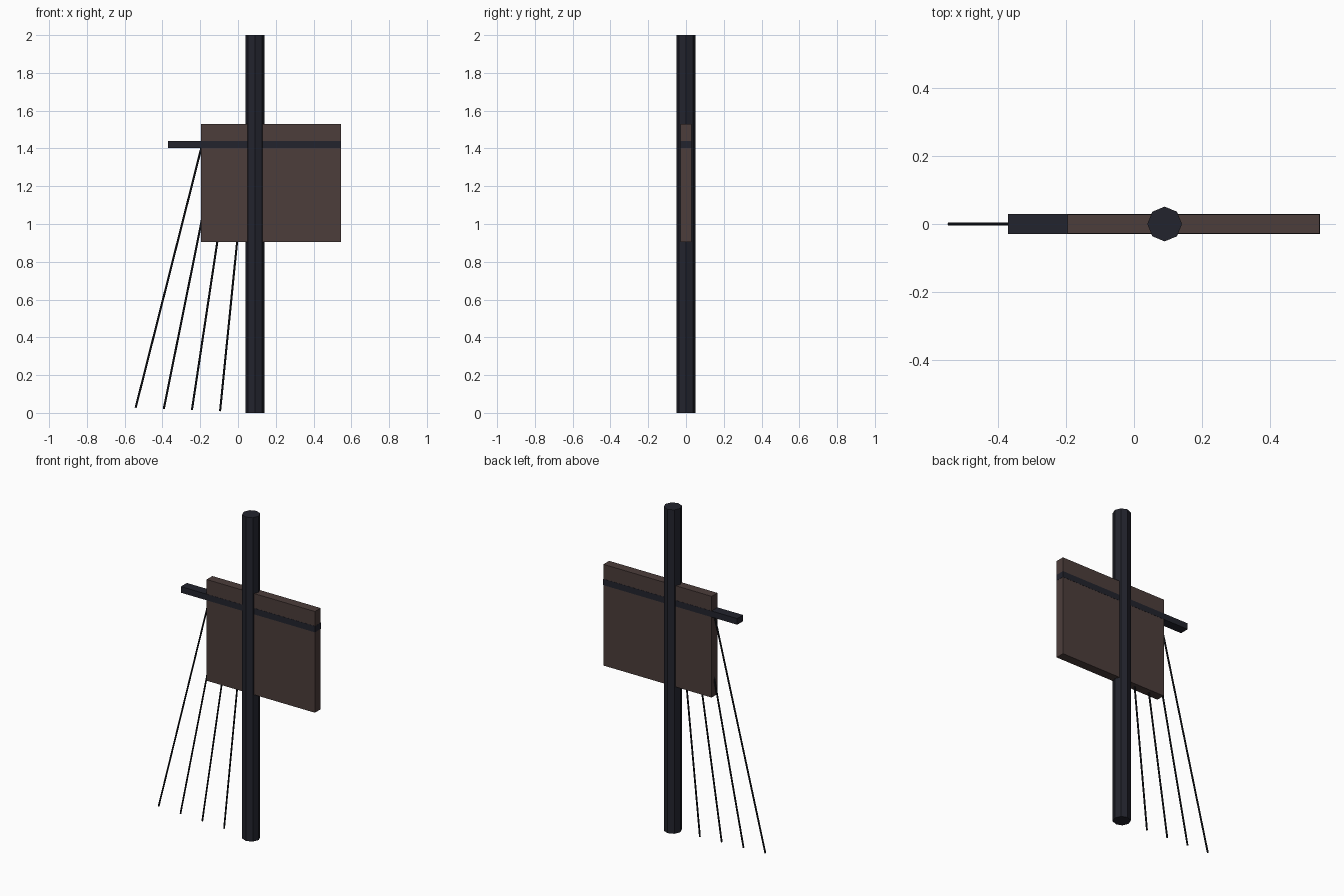
import bpy
from mathutils import Vector

if "Cube" in bpy.data.objects:
    bpy.data.objects.remove(bpy.data.objects["Cube"])


def material(name, rgb):
    m = bpy.data.materials.new(name)
    m.diffuse_color = (*rgb, 1)
    m.use_nodes = True
    m.node_tree.nodes["Principled BSDF"].inputs["Base Color"].default_value = m.diffuse_color
    return m


dark_wood = material("dark blue grey", (0.016, 0.017, 0.026))
brown = material("dark brown", (0.072, 0.047, 0.043))
black = material("rope black", (0.008, 0.009, 0.012))


def box(name, lo, hi, mat):
    lo, hi = Vector(lo), Vector(hi)
    bpy.ops.mesh.primitive_cube_add(size=1, location=(lo + hi) / 2)
    ob = bpy.context.object
    ob.name = name
    ob.scale = hi - lo
    ob.data.materials.append(mat)


def rod(name, a, b, radius, sides, mat):
    a, b = Vector(a), Vector(b)
    d = b - a
    bpy.ops.mesh.primitive_cylinder_add(
        vertices=sides, radius=radius, depth=d.length, location=(a + b) / 2,
        rotation=d.to_track_quat('Z', 'Y').to_euler())
    ob = bpy.context.object
    ob.name = name
    ob.data.materials.append(mat)


# Octagonal mast
rod("mast", (0.09, 0, 0), (0.09, 0, 2), 0.051, 8, dark_wood)

# Sail panel, with the yard running through it and showing as a band
box("sail", (-0.195, -0.028, 0.905), (0.545, 0.028, 1.53), brown)
box("yard", (-0.37, -0.029, 1.402), (0.546, 0.029, 1.44), dark_wood)

# Ropes fanning down from the yard
for i in range(4):
    top = (-0.19 + 0.079 * i, 0, 1.42)
    foot = (-0.542 + 0.149 * i, 0, 0.027 - 0.006 * i)
    rod(f"rope_{i + 1}", foot, top, 0.0055, 6, black)
